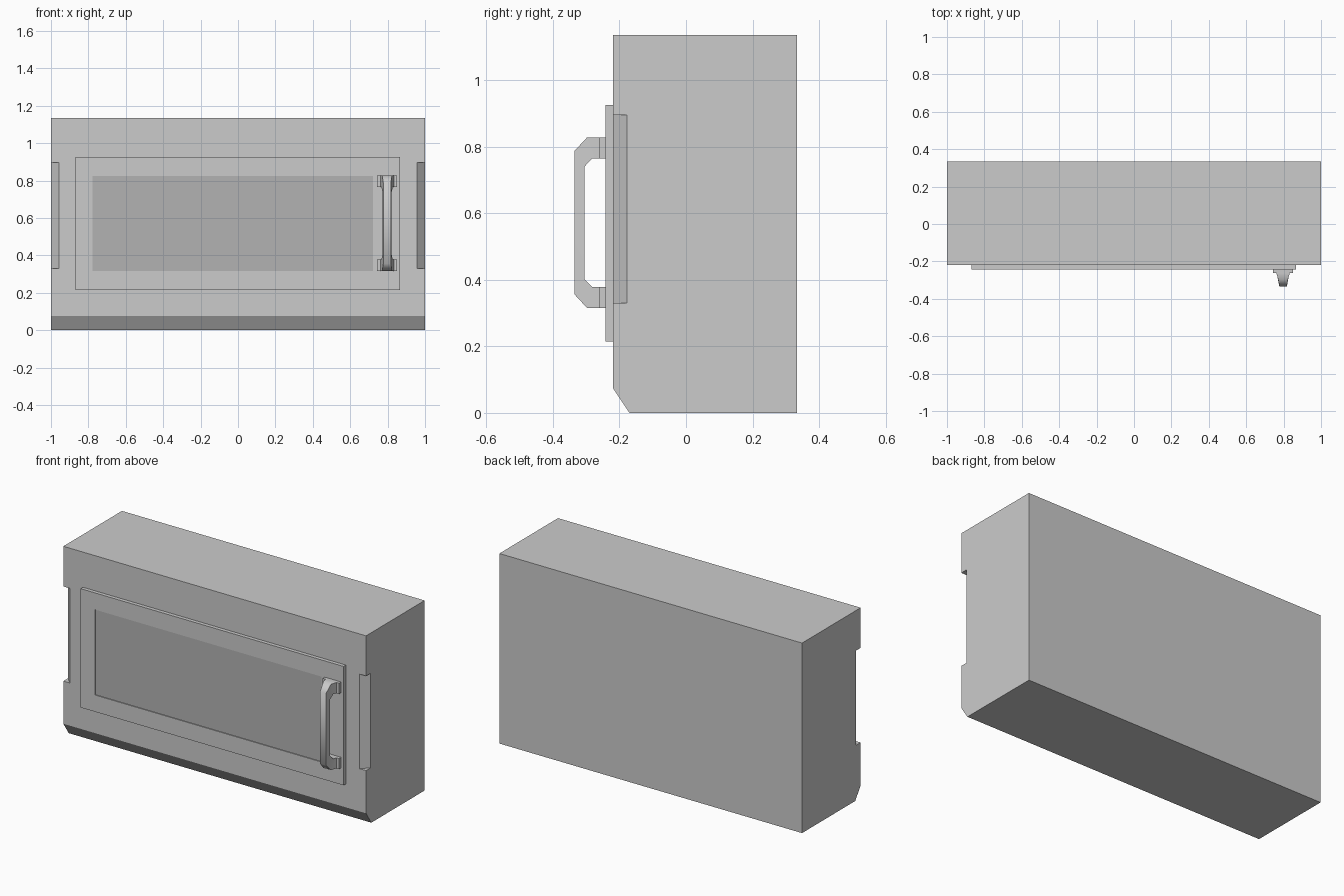
import bpy, bmesh
from mathutils import Vector

if "Cube" in bpy.data.objects:
    bpy.data.objects.remove(bpy.data.objects["Cube"])


def finish(name, bm):
    bmesh.ops.recalc_face_normals(bm, faces=bm.faces)
    mesh = bpy.data.meshes.new(name)
    bm.to_mesh(mesh)
    bm.free()
    obj = bpy.data.objects.new(name, mesh)
    bpy.context.collection.objects.link(obj)
    return obj


def prism(points, offset):
    """Extrude a closed 3D polygon along offset."""
    bm = bmesh.new()
    face = bm.faces.new([bm.verts.new(p) for p in points])
    ext = bmesh.ops.extrude_face_region(bm, geom=[face], use_keep_orig=True)
    verts = [g for g in ext["geom"] if isinstance(g, bmesh.types.BMVert)]
    bmesh.ops.translate(bm, verts=verts, vec=Vector(offset))
    return bm


def box(x0, x1, y0, y1, z0, z1):
    return prism([(x0, y0, z0), (x1, y0, z0), (x1, y0, z1), (x0, y0, z1)],
                 (0, y1 - y0, 0))


def activate(obj):
    bpy.ops.object.select_all(action='DESELECT')
    obj.select_set(True)
    bpy.context.view_layer.objects.active = obj


# Cabinet with sloped lower front edge
side = [(-0.22, 0.075), (-0.17, 0), (0.333, 0), (0.333, 1.135), (-0.22, 1.135)]
body = finish("cabinet", prism([(-1, y, z) for y, z in side], (2, 0, 0)))

# Angled grip cut-outs on both front corners
for s in (-1, 1):
    tri = [(s * 0.937, -0.24, 0.33), (s * 1.02, -0.157, 0.33), (s * 1.02, -0.24, 0.33)]
    cutter = finish("grip_cutter", prism(tri, (0, 0, 0.565)))
    cutter.hide_render = True
    mod = body.modifiers.new("grip_cut", 'BOOLEAN')
    mod.operation = 'DIFFERENCE'
    mod.solver = 'EXACT'
    mod.object = cutter
    activate(body)
    bpy.ops.object.modifier_apply(modifier=mod.name)
    bpy.data.objects.remove(cutter)

# Door with slightly recessed dark window
bm = box(-0.87, 0.867, -0.242, -0.22, 0.215, 0.925)
bmesh.ops.recalc_face_normals(bm, faces=bm.faces)
pane = min(bm.faces, key=lambda f: f.calc_center_median().y)
bmesh.ops.inset_individual(bm, faces=[pane], thickness=0.09)
for v in pane.verts:
    v.co.x = -0.777 if v.co.x < 0 else 0.722
    v.co.z = 0.315 if v.co.z < 0.57 else 0.825
pane = bmesh.ops.extrude_discrete_faces(bm, faces=[pane])["faces"][0]
bmesh.ops.translate(bm, verts=pane.verts, vec=(0, 0.005, 0))
pane.material_index = 1
door = finish("door", bm)
for name, g in (("door_grey", 0.8), ("window_grey", 0.45)):
    mat = bpy.data.materials.new(name)
    mat.diffuse_color = (g, g, g, 1)
    mat.use_nodes = True
    mat.node_tree.nodes["Principled BSDF"].inputs["Base Color"].default_value = mat.diffuse_color
    door.data.materials.append(mat)

# Handle mounting plates
HX = 0.797
for label, z0, z1 in (("lower", 0.315, 0.378), ("upper", 0.764, 0.828)):
    finish(f"{label}_handle_mount", box(HX - 0.054, HX + 0.054, -0.262, -0.242, z0, z1))

# Handle bar: tapered section swept along stations, (y, z, half width)
outer = [(-0.262, 0.828, 0.036), (-0.297, 0.828, 0.026), (-0.335, 0.787, 0.02),
         (-0.335, 0.356, 0.02), (-0.297, 0.315, 0.026), (-0.262, 0.315, 0.036)]
inner = [(-0.262, 0.764, 0.036), (-0.282, 0.764, 0.03), (-0.305, 0.74, 0.025),
         (-0.305, 0.402, 0.025), (-0.282, 0.378, 0.03), (-0.262, 0.378, 0.036)]
bm = bmesh.new()
rings = []
for o, i in zip(outer, inner):
    rings.append([bm.verts.new((HX + s * w, y, z))
                  for s, (y, z, w) in ((-1, o), (1, o), (1, i), (-1, i))])
for a, b in zip(rings, rings[1:]):
    for k in range(4):
        n = (k + 1) % 4
        bm.faces.new((a[k], a[n], b[n], b[k]))
bm.faces.new(rings[0])
bm.faces.new(rings[-1])
handle = finish("door_handle", bm)
activate(handle)
bpy.ops.object.shade_smooth_by_angle(angle=0.9)
